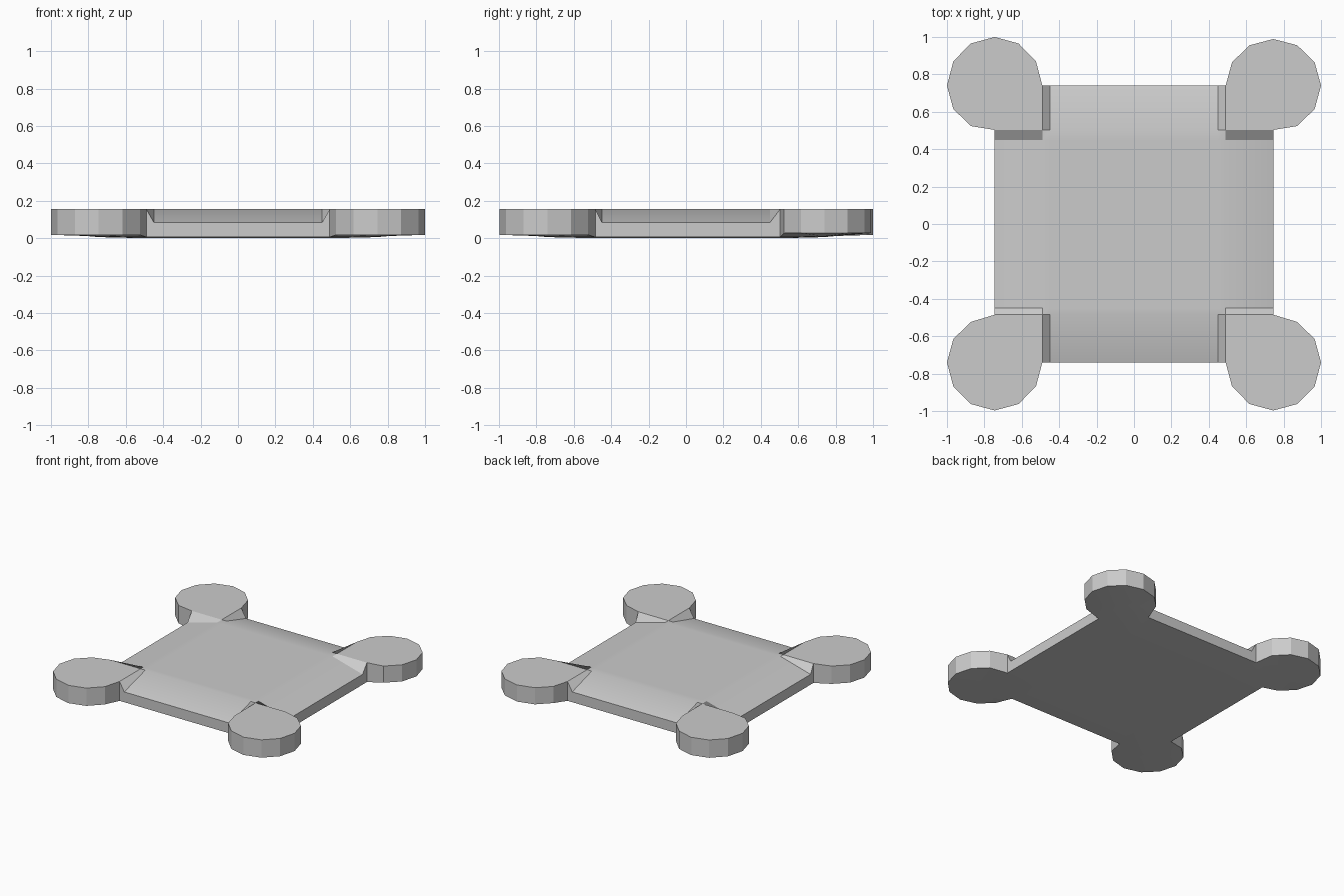
import bpy, bmesh, math

if "Cube" in bpy.data.objects:
    bpy.data.objects.remove(bpy.data.objects["Cube"])

TOP, EDGE = 0.155, 0.085          # raised top, lowered edge height
XS = [-0.745, -0.49, -0.45, 0.45, 0.49, 0.745]
YS = [-0.74, -0.485, -0.45, 0.45, 0.503, 0.74]

bm = bmesh.new()


def top_z(i, j):
    # outer edge dips between the corner pads
    dip = (i in (0, 5) and j in (2, 3)) or (j in (0, 5) and i in (2, 3))
    return EDGE if dip else TOP


def bottom_z(i, j):
    outer = (i in (0, 5)) + (j in (0, 5))
    return (0.0, 0.006, 0.01)[outer]


# Plate: top and bottom grids plus the side walls between the pads
top = [[bm.verts.new((x, y, top_z(i, j))) for j, y in enumerate(YS)] for i, x in enumerate(XS)]
bot = [[bm.verts.new((x, y, bottom_z(i, j))) for j, y in enumerate(YS)] for i, x in enumerate(XS)]
for i in range(5):
    for j in range(5):
        bm.faces.new((top[i][j], top[i + 1][j], top[i + 1][j + 1], top[i][j + 1]))
        bm.faces.new((bot[i][j], bot[i][j + 1], bot[i + 1][j + 1], bot[i + 1][j]))
for k in range(1, 4):
    for e in (0, 5):
        bm.faces.new((top[k][e], bot[k][e], bot[k + 1][e], top[k + 1][e]))
        bm.faces.new((top[e][k], bot[e][k], bot[e][k + 1], top[e][k + 1]))


def corner_pad(sx, sy, outer_r, rim_z):
    """Three-quarter twelve-sided disc around a plate corner."""
    ci, cj = (5 if sx > 0 else 0), (5 if sy > 0 else 0)
    ni, nj = (4 if sx > 0 else 1), (4 if sy > 0 else 1)
    cx, cy = XS[ci], YS[cj]
    upper, lower = [top[ci][nj]], [bot[ci][nj]]
    for k in range(1, 9):
        a = math.radians(-90 + 30 * k)
        x = cx + sx * 0.255 * math.cos(a)
        y = cy + sy * (outer_r if k > 3 else 0.25) * math.sin(a)
        upper.append(bm.verts.new((x, y, TOP)))
        lower.append(bm.verts.new((x, y, rim_z)))
    upper.append(top[ni][cj])
    lower.append(bot[ni][cj])
    for k in range(9):
        bm.faces.new((top[ci][cj], upper[k], upper[k + 1]))
        bm.faces.new((bot[ci][cj], lower[k + 1], lower[k]))
        bm.faces.new((upper[k], lower[k], lower[k + 1], upper[k + 1]))


corner_pad(-1, -1, 0.257, 0.018)
corner_pad(1, -1, 0.257, 0.018)
corner_pad(-1, 1, 0.26, 0.018)
corner_pad(1, 1, 0.249, 0.027)

bmesh.ops.recalc_face_normals(bm, faces=bm.faces)
mesh = bpy.data.meshes.new("base_plate")
bm.to_mesh(mesh)
bm.free()
plate = bpy.data.objects.new("base_plate", mesh)
bpy.context.collection.objects.link(plate)

# Smooth the gentle top slopes, keep the pad rims faceted
bpy.context.view_layer.objects.active = plate
plate.select_set(True)
bpy.ops.object.shade_smooth_by_angle(angle=math.radians(25))
